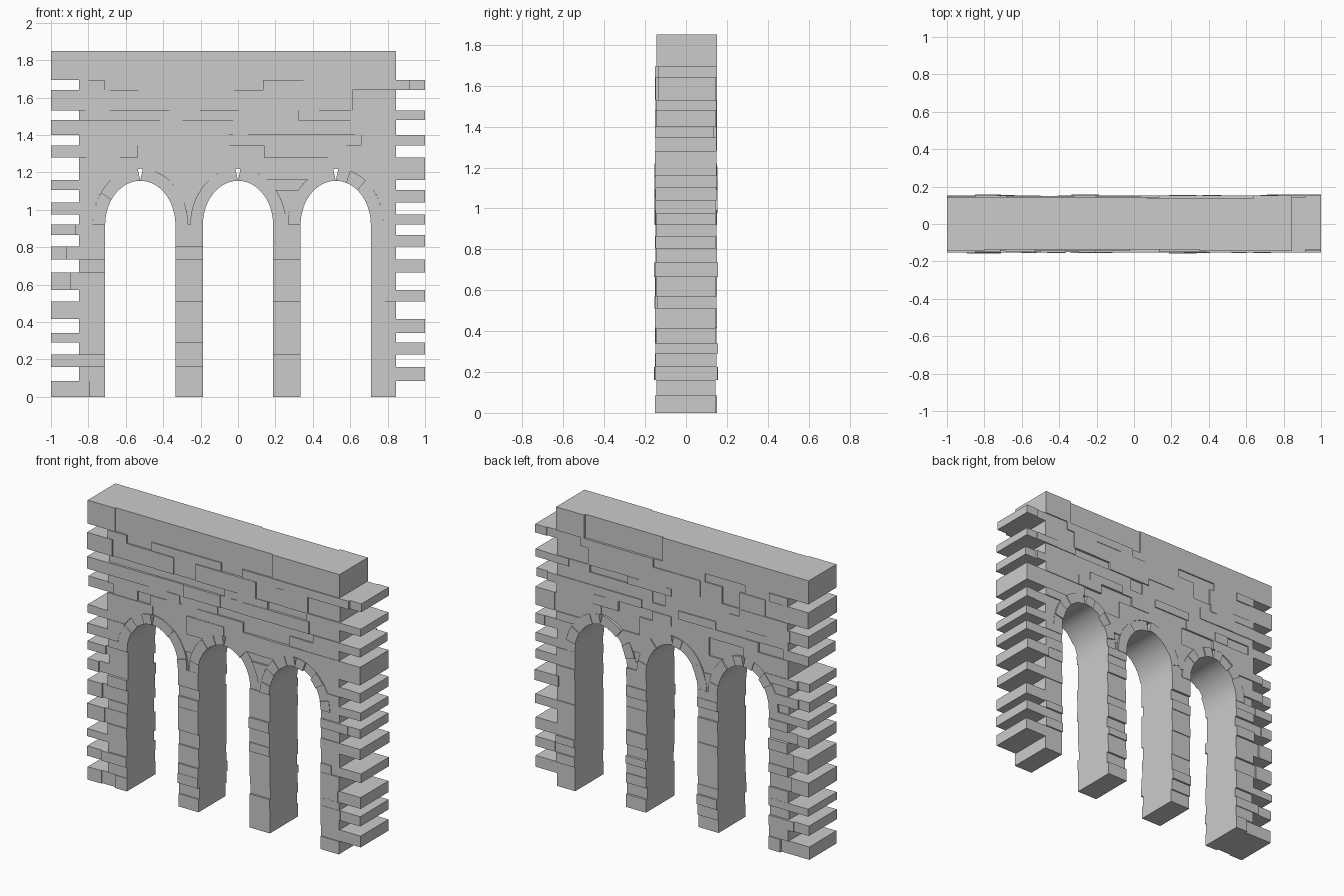
import bpy, bmesh, math, random

if "Cube" in bpy.data.objects:
    bpy.data.objects.remove(bpy.data.objects["Cube"])

random.seed(4)
SPRING, HALF = 0.92, 0.1875          # arch springing height, half opening
OUT_A, OUT_B, IN_B = 0.255, 0.30, 0.235
CENTRES = (-0.5225, 0.0, 0.5225)
COURSES = [0, .085, .16, .225, .29, .34, .415, .51, .57, .665, .735, .805, .865, .92,
           .975, 1.04, 1.105, 1.16, 1.28, 1.345, 1.40, 1.48, 1.53, 1.64, 1.695, 1.85]


def prism(bm, pts, front, back):
    """Extrude an xz outline from y=-front to y=back."""
    f = [bm.verts.new((x, -front, z)) for x, z in pts]
    b = [bm.verts.new((x, back, z)) for x, z in pts]
    n = len(pts)
    bm.faces.new(f)
    bm.faces.new(b[::-1])
    for i in range(n):
        j = (i + 1) % n
        bm.faces.new((f[j], f[i], b[i], b[j]))


def finish(bm, name):
    bmesh.ops.recalc_face_normals(bm, faces=bm.faces[:])
    me = bpy.data.meshes.new(name)
    bm.to_mesh(me)
    bm.free()
    ob = bpy.data.objects.new(name, me)
    bpy.context.collection.objects.link(ob)


def opening(z, arched):
    """Half width left free for an arch (including its ring) at height z."""
    if not arched:
        return HALF
    return OUT_A * math.sqrt(max(0.0, 1 - ((z - SPRING) / OUT_B) ** 2))


def depth(base):
    return base + random.choice((-0.008, 0, 0, 0.004, 0.007))


# Stone courses, shifted alternately left and right to make toothed ends
for k, (z0, z1) in enumerate(zip(COURSES, COURSES[1:])):
    bm = bmesh.new()
    left, right = (-1.0, 0.845) if k % 2 == 0 else (-0.85, 1.0)
    arched = z0 >= SPRING
    zs = [z0, z1]
    if arched and z0 < 1.2:
        zs = [z0 + (z1 - z0) * i / 6 for i in range(7)]
        if z1 > 1.22:
            zs = [1.16, 1.175, 1.19, 1.205, 1.214, 1.22, 1.28]
    ws = [opening(z, arched) for z in zs]
    # edges of the runs of masonry between openings
    edges = [[left] * len(zs)]
    if z0 < 1.2:
        for c in CENTRES:
            edges += [[c - w for w in ws], [c + w for w in ws]]
    edges.append([right] * len(zs))
    base = 0.150 if k in (2, 4, 7, 9) else 0.145
    for a, b in zip(edges[::2], edges[1::2]):
        lo, hi = max(a), min(b)
        cuts = []
        if k == 24:
            cuts = [-0.8, -0.535, 0.07, 0.35, 0.64]
        elif hi - lo > 0.16:
            x = lo + random.uniform(0.07, 0.2)
            while x < hi - 0.06:
                cuts.append(x)
                x += random.uniform(0.08, 0.3)
        sides = [a] + [[x] * len(zs) for x in cuts] + [b]
        for s, t in zip(sides, sides[1:]):
            pts = list(zip(s, zs)) + list(zip(t, zs))[::-1]
            if len(zs) == 2:
                pts = [(s[0], z0), (s[1], z1), (t[1], z1), (t[0], z0)]
            prism(bm, pts, depth(base), depth(base))
    finish(bm, "coping_course" if k == 24 else "stone_course_%02d" % k)

# Voussoir rings, leaving a narrow slit at each crown
for n, c in enumerate(CENTRES):
    bm = bmesh.new()
    for side in (-1, 1):
        joints = [0, 14, 35, 52, 72, 90]
        for a0, a1 in zip(joints, joints[1:]):
            inner, outer = [], []
            for i in range(5):
                t = math.radians(a0 + (a1 - a0) * i / 4)
                o = min(t, math.radians(87))
                inner.append((c + side * HALF * math.cos(t), SPRING + IN_B * math.sin(t)))
                outer.append((c + side * OUT_A * math.cos(o), SPRING + OUT_B * math.sin(o)))
            if a1 == 90:
                outer[-1] = (outer[-1][0], outer[-1][1] - 0.002)
            prism(bm, inner + outer[::-1], depth(0.148), depth(0.148))
    finish(bm, "arch_ring_%d" % (n + 1))
